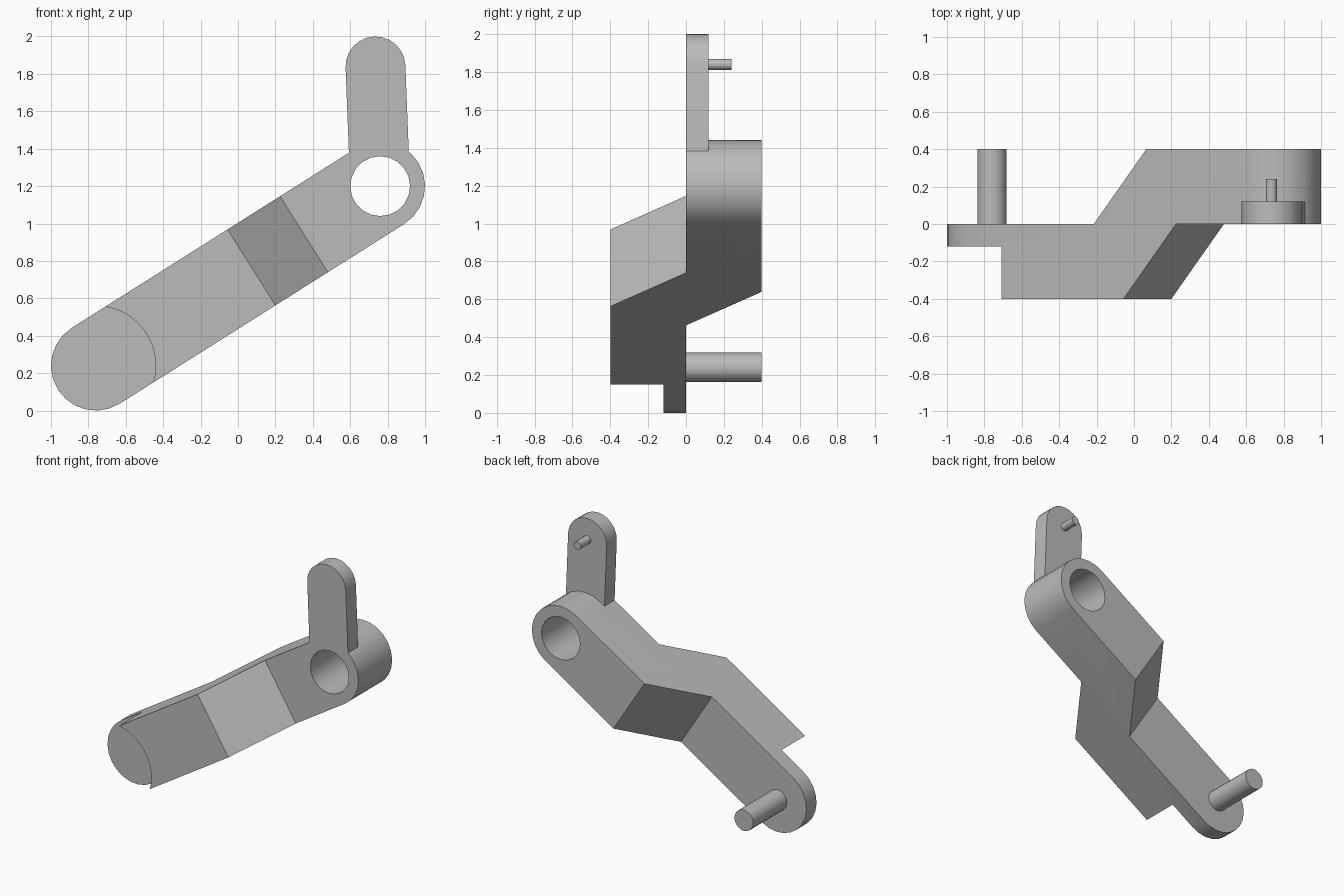
import bpy, bmesh, math
from mathutils import Matrix, Vector

if "Cube" in bpy.data.objects:
    bpy.data.objects.remove(bpy.data.objects["Cube"])

grey = bpy.data.materials.new("plain_grey")
grey.use_nodes = True
COLOUR = (0.5, 0.5, 0.5, 1)
grey.diffuse_color = COLOUR
grey.node_tree.nodes["Principled BSDF"].inputs["Base Color"].default_value = COLOUR

LOW = Vector((-0.76, 0, 0.24))     # lower pin axis
HUB = Vector((0.76, 0, 1.2))       # hub axis
TIP = Vector((0.735, 0, 1.84))     # tab pin axis
LENGTH = (HUB - LOW).length


def frame(start, end):
    """Local x runs from start towards end, y is kept."""
    d = end - start
    return Matrix.Translation(start) @ Matrix.Rotation(-math.atan2(d.z, d.x), 4, 'Y')


def extrude(name, points, offset, matrix):
    """Turn a closed loop of points into a solid by sweeping it along offset."""
    bm = bmesh.new()
    face = bm.faces.new([bm.verts.new(p) for p in points])
    swept = bmesh.ops.extrude_face_region(bm, geom=[face])["geom"]
    bmesh.ops.translate(bm, vec=offset,
                        verts=[v for v in swept if isinstance(v, bmesh.types.BMVert)])
    bmesh.ops.recalc_face_normals(bm, faces=bm.faces)
    bm.transform(matrix)
    mesh = bpy.data.meshes.new(name)
    bm.to_mesh(mesh)
    bm.free()
    mesh.materials.append(grey)
    obj = bpy.data.objects.new(name, mesh)
    bpy.context.collection.objects.link(obj)
    return obj


def arc(centre, radius, start, sweep, steps, y):
    return [(centre + radius * math.cos(a), y, radius * math.sin(a))
            for a in (math.radians(start + sweep * i / steps) for i in range(steps + 1))]


def cylinder(name, centre, radius, y0, y1, sides=20):
    ring = arc(0, radius, 0, 360, sides, y0)[:-1]
    return extrude(name, ring, (0, y1 - y0, 0), Matrix.Translation(centre))


def combine(target, tool, operation):
    """Apply a boolean and discard the tool."""
    mod = target.modifiers.new("combine", 'BOOLEAN')
    mod.operation, mod.object, mod.solver = operation, tool, 'EXACT'
    bpy.context.view_layer.objects.active = target
    bpy.ops.object.modifier_apply(modifier=mod.name)
    bpy.data.objects.remove(tool)


# Cranked arm: side profile trimmed to a round-ended outline
arm_frame = frame(LOW, HUB)
far = LENGTH + 0.4
side = [(-0.4, -0.4), (0.984, -0.4), (1.316, 0), (far, 0),
        (far, 0.4), (1.128, 0.4), (0.796, 0), (-0.4, 0)]
arm = extrude("cranked_arm", [(u, y, -0.4) for u, y in side], (0, 0, 0.8), arm_frame)
outline = (arc(LENGTH, 0.24, -90, 180, 12, -0.6) + arc(0, 0.24, 90, 180, 12, -0.6))
combine(arm, extrude("outline_cutter", outline, (0, 1.2, 0), arm_frame), 'INTERSECT')

# Round step that leaves a thin lower end
combine(arm, cylinder("step_cutter", LOW, 0.32, -0.6, -0.12, 40), 'DIFFERENCE')

# Upright tab joined to the hub, then the hub bore
reach = (TIP - HUB).length
tab = [(0.17, 0, -0.16)] + arc(reach, 0.16, -90, 180, 12, 0) + [(0.17, 0, 0.16)]
combine(arm, extrude("tab", tab, (0, 0.12, 0), frame(HUB, TIP)), 'UNION')
combine(arm, cylinder("bore_cutter", HUB, 0.16, -0.6, 0.6), 'DIFFERENCE')

# Pins on the back
lower_pin = cylinder("lower_pin", LOW, 0.078, -0.02, 0.4)
tab_pin = cylinder("tab_pin", TIP, 0.03, 0.1, 0.24, 16)

# Smooth curved sides, sharp edges kept
bpy.ops.object.select_all(action='DESELECT')
for obj in (arm, lower_pin, tab_pin):
    obj.select_set(True)
bpy.context.view_layer.objects.active = arm
bpy.ops.object.shade_smooth_by_angle(angle=math.radians(30))
